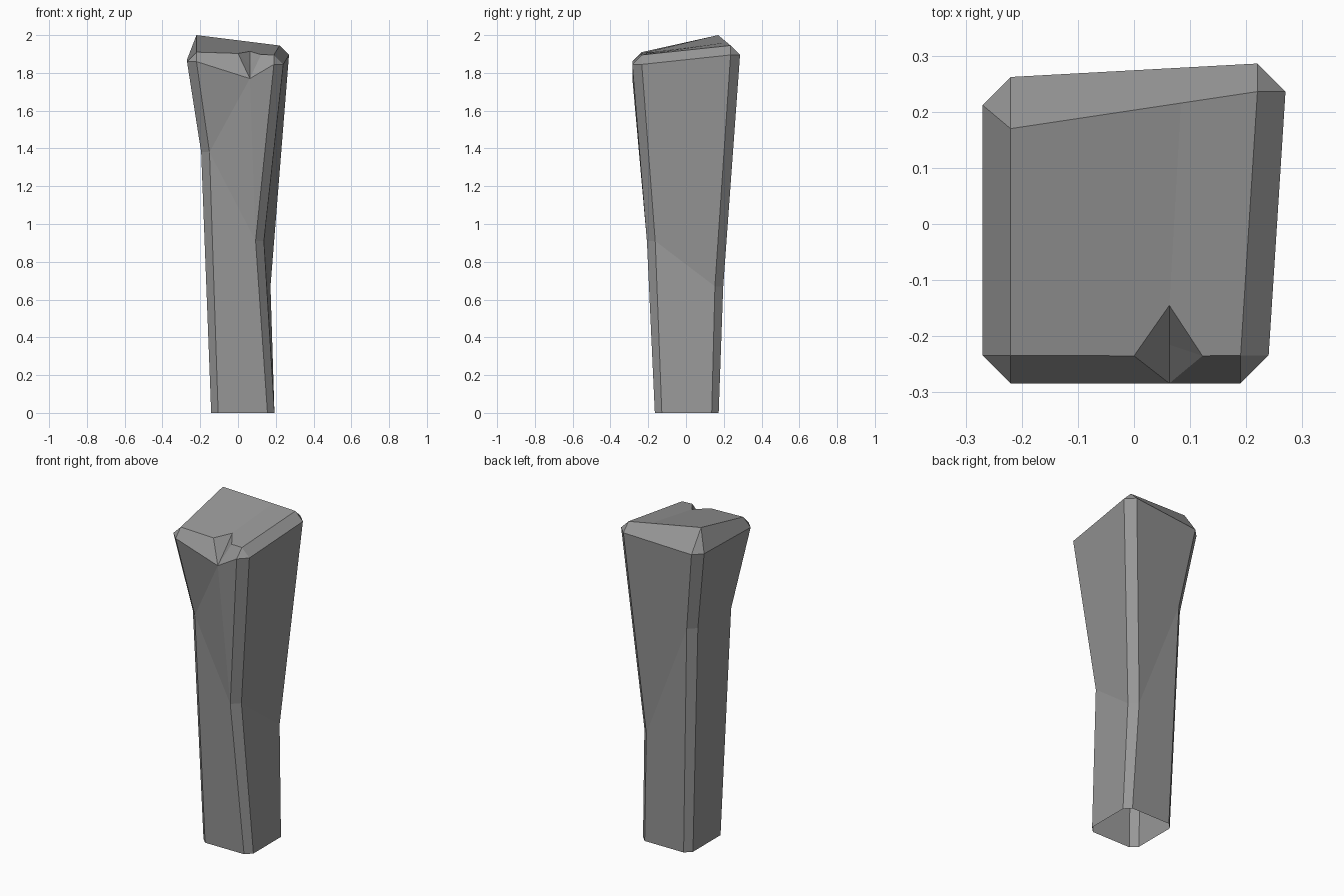
import bpy, bmesh

if "Cube" in bpy.data.objects:
    bpy.data.objects.remove(bpy.data.objects["Cube"])

# Outer corners of the tapered shaft, counter-clockwise from front left
SIGNS = [(-1, -1), (1, -1), (1, 1), (-1, 1)]
BASE = [(-.142, -.165, 0), (.193, -.165, 0), (.193, .173, 0), (-.142, .173, 0)]
KINK = [(-.195, -.198, 1.38), (.137, -.207, .91), (.172, .197, .67), (-.193, .206, 1.38)]
HEAD = [(-.27, -.284, 1.86), (.24, -.284, 1.845), (.27, .286, 1.895), (-.27, .262, 1.87)]

bm = bmesh.new()


def chamfered_ring(corners, c):
    """Cut each corner into two vertices, giving eight around the shaft."""
    ring = []
    for (x, y, z), (sx, sy) in zip(corners, SIGNS):
        pair = [(x, y - sy * c, z), (x - sx * c, y, z)]
        if sx * sy < 0:
            pair.reverse()
        ring += [bm.verts.new(p) for p in pair]
    return ring


def face(*verts):
    bm.faces.new(verts)


base = chamfered_ring(BASE, .037)
kink = chamfered_ring(KINK, .044)
head = chamfered_ring(HEAD, .05)

# Top face corners, with the back left one pulled up to a peak
top = [bm.verts.new((x - sx * .05, y - sy * .05, z + .05))
       for (x, y, z), (sx, sy) in zip(HEAD, SIGNS)]
top[3].co = (-.22, .17, 2.0)
crest = bm.verts.new(top[3].co.lerp(top[2].co, .69))

# Chip in the front rim
left, right, back, inner, tip = [bm.verts.new(p) for p in (
    (0, -.235, 1.903), (.122, -.235, 1.897), (.063, -.145, 1.914),
    (.063, -.215, 1.838), (.063, -.284, 1.77))]

# Shaft walls (the underside is open)
for i in range(8):
    j = (i + 1) % 8
    face(base[i], base[j], kink[j], kink[i])
    if i != 1:
        face(kink[i], kink[j], head[j], head[i])

# Upper front wall meets the tip of the chip
face(kink[1], kink[2], tip)
face(kink[2], head[2], tip)
face(kink[1], tip, head[1])

# Bevelled rim: corner triangles and side bands
for k in range(4):
    face(head[2 * k], head[2 * k + 1], top[k])
face(head[3], head[4], top[2], top[1])
face(head[5], head[6], top[3], crest, top[2])
face(head[7], head[0], top[0], top[3])
face(head[1], tip, left, top[0])
face(tip, head[2], top[1], right)

# Chip facets and sloping top
for a, b in ((left, tip), (back, left), (right, back), (tip, right)):
    face(a, b, inner)
face(top[0], left, back, crest, top[3])
face(right, top[1], top[2], crest, back)

bmesh.ops.recalc_face_normals(bm, faces=bm.faces)
mesh = bpy.data.meshes.new("stone_pillar")
bm.to_mesh(mesh)
bm.free()

# Dark grey stone
stone = bpy.data.materials.new("dark_stone")
stone.diffuse_color = (.31, .31, .31, 1)
stone.use_nodes = True
stone.node_tree.nodes["Principled BSDF"].inputs["Base Color"].default_value = stone.diffuse_color
mesh.materials.append(stone)
bpy.context.collection.objects.link(bpy.data.objects.new("stone_pillar", mesh))
